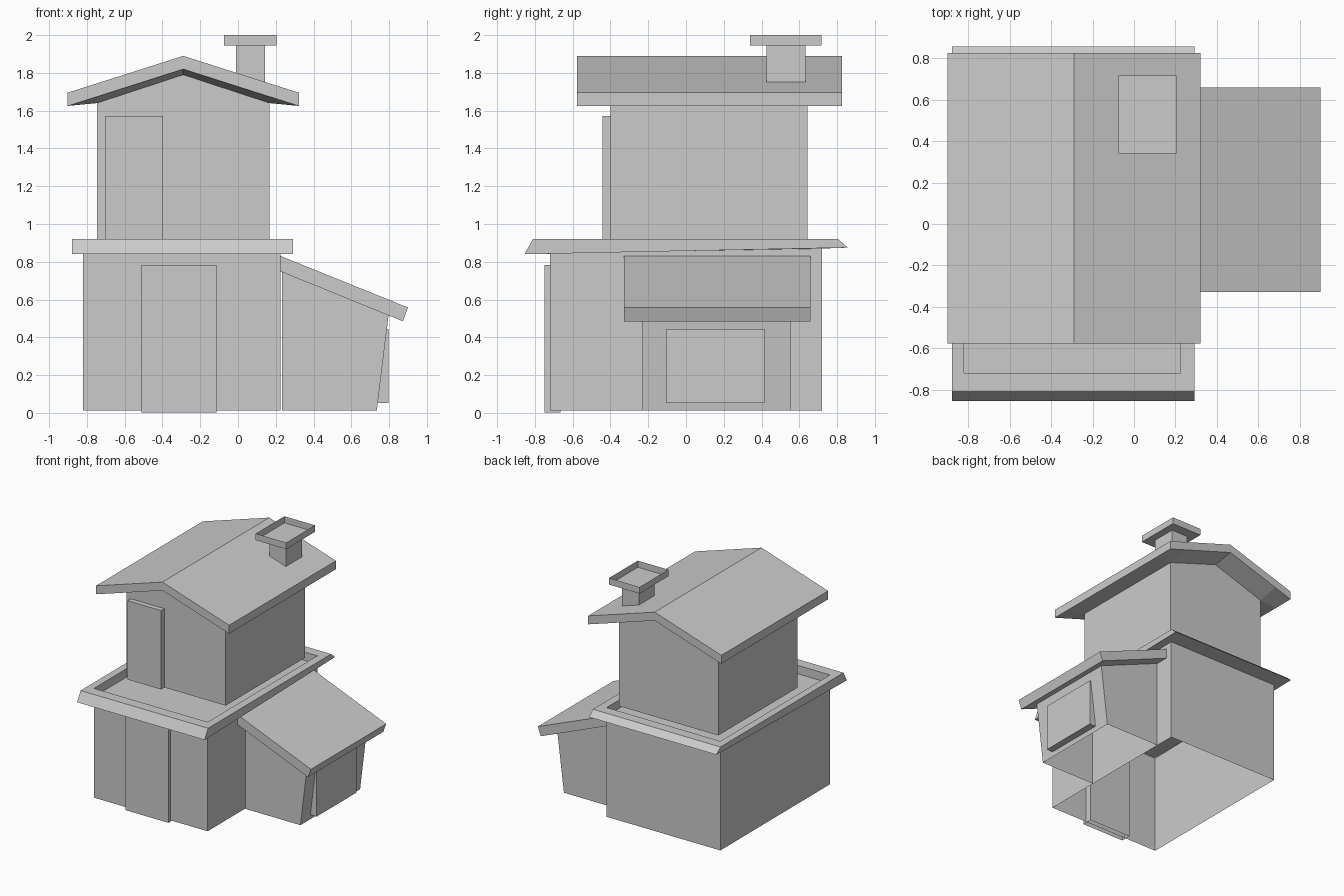
import bpy, bmesh

if "Cube" in bpy.data.objects:
    bpy.data.objects.remove(bpy.data.objects["Cube"])


def loft(name, rings, cap_start=True, cap_end=True):
    """Skin a list of equal-length point rings into one mesh."""
    bm = bmesh.new()
    loops = [[bm.verts.new(p) for p in ring] for ring in rings]
    for a, b in zip(loops, loops[1:]):
        n = len(a)
        for i in range(n):
            j = (i + 1) % n
            bm.faces.new((a[i], a[j], b[j], b[i]))
    if cap_start:
        bm.faces.new(loops[0][::-1])
    if cap_end:
        bm.faces.new(loops[-1])
    me = bpy.data.meshes.new(name)
    bm.to_mesh(me)
    bm.free()
    ob = bpy.data.objects.new(name, me)
    bpy.context.collection.objects.link(ob)
    return ob


def rect(x0, x1, y0, y1, z_front, z_back=None):
    """Counter-clockwise ring, optionally tilted from front to back."""
    zb = z_front if z_back is None else z_back
    return [(x0, y0, z_front), (x1, y0, z_front), (x1, y1, zb), (x0, y1, zb)]


def box(name, x0, x1, y0, y1, z0, z1, **caps):
    return loft(name, [rect(x0, x1, y0, y1, z0), rect(x0, x1, y0, y1, z1)], **caps)


def prism(name, profile, y0, y1):
    """Extrude a clockwise (x, z) profile along y."""
    return loft(name, [[(x, y, z) for x, z in profile] for y in (y0, y1)])


# Ground storey: open-bottomed walls, flared rim and sunken terrace floor in one skin
WALLS = (-0.82, 0.225, -0.72, 0.72)
loft("lower_storey", [
    rect(*WALLS, 0.012),
    rect(*WALLS, 0.845, 0.87),
    rect(-0.88, 0.292, -0.855, 0.857, 0.84, 0.875),
    rect(-0.88, 0.292, -0.81, 0.805, 0.92),
    rect(*WALLS, 0.92),
    rect(*WALLS, 0.85),
], cap_start=False)
box("front_door", -0.51, -0.115, -0.75, -0.665, 0.003, 0.783, cap_start=False)

# Upper storey with gable ends, open below
RIDGE = -0.29
X0, X1, Y0, Y1 = -0.747, 0.167, -0.40, 0.643


def upper_ring(z_side, z_mid):
    return [(X0, Y0, z_side), (RIDGE, Y0, z_mid), (X1, Y0, z_side),
            (X1, Y1, z_side), (RIDGE, Y1, z_mid), (X0, Y1, z_side)]


loft("upper_walls", [upper_ring(0.918, 0.918), upper_ring(1.64, 1.79)],
     cap_start=False, cap_end=False)
box("balcony_door", -0.705, -0.396, -0.443, -0.395, 0.918, 1.573, cap_start=False)


# Gable roof, soffit dips from the gable edge in to the wall
def roof_section(y, wall_z, apex_z):
    half, wall = 0.612, 0.457
    pts = [(-half, 1.695), (0, 1.89), (half, 1.695), (half, 1.625),
           (wall, wall_z), (0, apex_z), (-wall, wall_z), (-half, 1.625)]
    return [(RIDGE + x, y, z) for x, z in reversed(pts)]


loft("main_roof", [roof_section(-0.577, 1.674, 1.82), roof_section(Y0, 1.64, 1.79),
                   roof_section(Y1, 1.64, 1.79), roof_section(0.825, 1.674, 1.82)])

# Chimney with open tray-shaped cap
box("chimney_stem", -0.01, 0.143, 0.425, 0.633, 1.745, 1.945)
box("chimney_cap", -0.075, 0.205, 0.34, 0.717, 1.945, 2.0, cap_end=False)

# Side annex, open below, with leaning outer wall
AX, AY0, AY1 = 0.232, -0.23, 0.553
loft("annex_walls", [
    rect(AX, 0.735, AY0, AY1, 0.012),
    [(AX, AY0, 0.75), (0.797, AY0, 0.517), (0.797, AY1, 0.517), (AX, AY1, 0.75)],
], cap_start=False, cap_end=False)
prism("annex_roof", [(0.222, 0.75), (0.873, 0.485), (0.90, 0.558), (0.222, 0.832)],
      -0.328, 0.66)
prism("annex_window", [(0.71, 0.053), (0.798, 0.053), (0.798, 0.443), (0.71, 0.443)],
      -0.107, 0.415)

# Consistent outward normals on the extruded solids
for name in ("main_roof", "annex_roof", "annex_window"):
    me = bpy.data.objects[name].data
    bm = bmesh.new()
    bm.from_mesh(me)
    bmesh.ops.recalc_face_normals(bm, faces=bm.faces)
    bm.to_mesh(me)
    bm.free()
